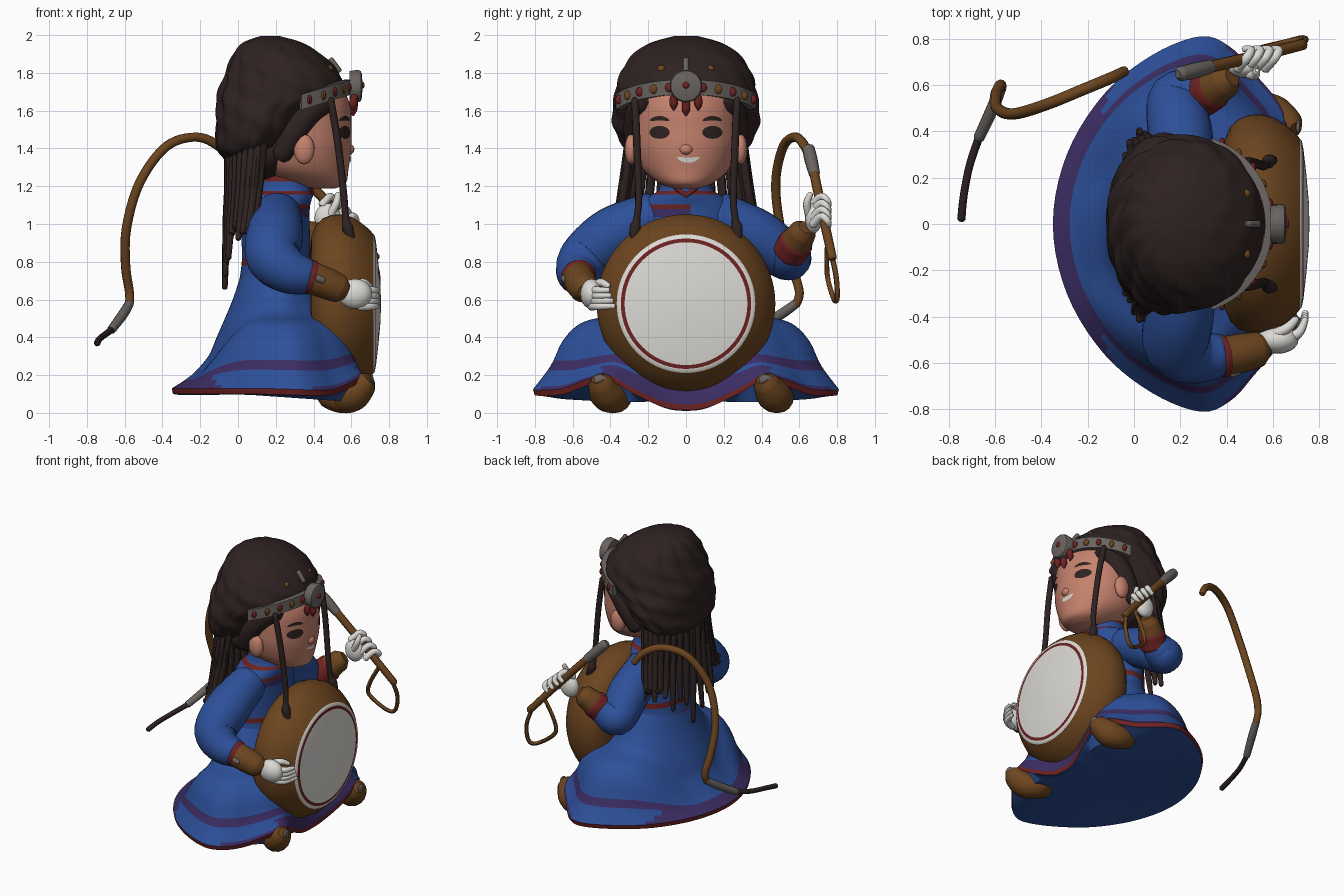
import bpy, bmesh, math, random
from mathutils import Vector, Matrix

if "Cube" in bpy.data.objects:
    bpy.data.objects.remove(bpy.data.objects["Cube"])
random.seed(4)

def material(name, rgb):
    m = bpy.data.materials.new(name)
    m.diffuse_color = [(c / 255 / 12.92 if c < 11 else ((c / 255 + .055) / 1.055) ** 2.4) for c in rgb] + [1]
    m.use_nodes = True
    m.node_tree.nodes["Principled BSDF"].inputs["Base Color"].default_value = m.diffuse_color
    return m

HAIR = material("dark brown hair", (46, 34, 33))
SKIN = material("warm skin", (197, 130, 110))
BLUE = material("robe blue", (45, 80, 154))
PURPLE = material("trim purple", (60, 45, 100))
RED = material("dark red", (110, 34, 34))
BROWN = material("leather brown", (108, 69, 31))
GREY = material("metal grey", (106, 100, 96))
WHITE = material("off white", (220, 218, 213))

def finish(name, bm, mats):
    bmesh.ops.recalc_face_normals(bm, faces=bm.faces)
    me = bpy.data.meshes.new(name)
    bm.to_mesh(me)
    bm.free()
    for m in mats:
        me.materials.append(m)
    me.polygons.foreach_set("use_smooth", [True] * len(me.polygons))
    me.set_sharp_from_angle(angle=math.radians(45))
    ob = bpy.data.objects.new(name, me)
    bpy.context.collection.objects.link(ob)
    return ob

def loft(name, rings, mats, rule=None):
    bm = bmesh.new()
    vs = [[bm.verts.new(p) for p in r] for r in rings]
    n = len(rings[0])
    for i in range(len(rings) - 1):
        for j in range(n):
            k = (j + 1) % n
            f = bm.faces.new((vs[i][j], vs[i][k], vs[i + 1][k], vs[i + 1][j]))
            if rule:
                f.material_index = rule(i, f.calc_center_median())
    bm.faces.new(vs[0][::-1])
    bm.faces.new(vs[-1]).material_index = f.material_index
    return finish(name, bm, mats)

def spline(pts, steps, closed=False):
    out, n = [], len(pts)
    for i in range(n if closed else n - 1):
        q = [pts[(i + d) % n] if closed else pts[min(max(i + d, 0), n - 1)] for d in (-1, 0, 1, 2)]
        for s in range(steps):
            t = s / steps
            out.append([.5 * (2 * b + (c - a) * t + (2 * a - 5 * b + 4 * c - d) * t * t
                              + (3 * b - a - 3 * c + d) * t ** 3) for a, b, c, d in zip(*q)])
    return out if closed else out + [list(pts[-1])]

def tube(name, pts, mat, n=10, steps=6):
    """pts are (x, y, z, radius); ends are rounded"""
    path = spline(pts, steps)
    p = [Vector(a[:3]) for a in path]
    r = [a[3] for a in path]
    t0, t1 = (p[1] - p[0]).normalized(), (p[-1] - p[-2]).normalized()
    p = [p[0] - t0 * r[0] * .5] + p + [p[-1] + t1 * r[-1] * .5]
    r = [r[0] * .55] + r + [r[-1] * .55]
    side, rings = t0.orthogonal().normalized(), []
    for i in range(len(p)):
        t = (p[min(i + 1, len(p) - 1)] - p[max(i - 1, 0)]).normalized()
        side = (side - t * side.dot(t)).normalized()
        up = t.cross(side)
        rings.append([p[i] + (side * math.cos(a) + up * math.sin(a)) * r[i]
                      for a in (math.tau * j / n for j in range(n))])
    return loft(name, rings, [mat])

def ball(name, c, rad, mat, seg=20):
    bm = bmesh.new()
    bmesh.ops.create_uvsphere(bm, u_segments=seg, v_segments=seg // 2, radius=1,
                              matrix=Matrix.Translation(c) @ Matrix.Diagonal((*rad, 1)))
    return finish(name, bm, [mat])

def oval(cx, rx, ry, z, n=64, bump=lambda a, z: 1):
    return [(cx + rx * math.cos(a) * bump(a, z), ry * math.sin(a) * bump(a, z), z)
            for a in (math.tau * j / n for j in range(n))]

def spin_x(name, prof, cz, mats, rule=None, n=72):
    return loft(name, [[(x, r * math.cos(a), cz + r * math.sin(a)) for a in
                        (math.tau * j / n for j in range(n))] for x, r in prof], mats, rule)

def lerp_at(table, f):
    for (a, u), (b, v) in zip(table, table[1:]):
        if f <= b:
            return u + (v - u) * (f - a) / (b - a)
    return table[-1][1]

# Robe skirt: flares from the waist to a wavy hem, bulging over the crossed knees
half = [(-.35, 0, .13), (-.29, .3, .13), (-.13, .56, .13), (.08, .73, .13), (.29, .81, .125), (.42, .76, .12),
        (.52, .65, .13), (.62, .53, .175), (.67, .41, .2), (.66, .28, .13), (.62, .12, .06), (.61, 0, .045)]
hem = spline(half + [(x, -y, z) for x, y, z in half[-2:0:-1]], 5, True)
back = spline([(0, .75), (.13, .6), (.36, .4), (.48, .3), (.72, .2), (1, .13)], 4)
knee = spline([(0, .75), (.25, .54), (.55, .475), (.72, .38), (.83, .25), (1, .12)], 4)

def skirt_ring(f):
    ring = []
    for x, y, z in hem:
        th = math.atan2(y, x - .2)
        wx, wy = .2 + .18 * math.cos(th), .25 * math.sin(th)
        w = min(max((math.pi - abs(th) - .4) / 1.0, 0), 1)
        w = w * w * (3 - 2 * w)
        end = .13 - .01 * w
        h = lerp_at(back, f) * (1 - w) + lerp_at(knee, f) * w + (z - end) * f ** 4
        ring.append((wx + (x - wx) * f, wy + (y - wy) * f, h))
    return ring

N = 36
rings = [skirt_ring(i / N) for i in range(N + 1)]
rings += [[(.2 + (x - .2) * s, y * s, z - dz) for x, y, z in hem] for s, dz in ((.99, .03), (.94, .034))]
rings += [[(.2 + (x - .2) * s, y * s, .1 - .07 * (.2 + (x - .2) * s)) for x, y, z in hem] for s in (.85, .4, .05)]

def skirt_rule(i, c):
    if i == N:
        return 2
    if i == N - 1 and (c.x > .4 or c.x < -.1):
        return 1
    if i < N and (c.x < -.13 and i >= N - 7 or N - 7 <= i < N - 5 or
                  c.x > .4 and abs(c.y) < .45 and i > N - 5):
        return 1
    return 0
loft("robe_skirt", rings, [BLUE, PURPLE, RED], skirt_rule)

# Robe body with belt, chest trim and standing collar
body = spline([(.66, .2, .2, .26), (.8, .2, .18, .25), (.95, .2, .18, .25), (1.08, .21, .17, .25),
               (1.15, .235, .16, .19), (1.18, .25, .145, .145), (1.265, .26, .135, .13)], 8)

def body_rule(i, c):
    if .69 < c.z < .72 or .78 < c.z < .81 or c.z > 1.225 or 1.155 < c.z < 1.175:
        return 2
    if c.x > .28 and -.2 < c.y < .02 and 1.03 < c.z < 1.1:
        return 1 if c.z < 1.08 else 2
    return 0
loft("robe_body", [oval(cx, rx, ry, z) for z, cx, rx, ry in body], [BLUE, PURPLE, RED], body_rule)
for s in (-1, 1):
    tube("collar_edge", [(.385, 0, 1.15, .014), (.385, s * .05, 1.19, .014), (.365, s * .09, 1.23, .014)], RED)

# Sleeves, cuffs and gloves
tube("right_sleeve", [(.21, -.16, 1.05, .125), (.195, -.38, .945, .15), (.185, -.525, .825, .142),
                      (.27, -.57, .75, .12), (.37, -.57, .72, .095)], BLUE, 24)
tube("left_sleeve", [(.21, .16, 1.05, .125), (.2, .38, .935, .14), (.18, .53, .825, .122),
                     (.24, .55, .835, .11), (.29, .555, .86, .09)], BLUE, 24)
tube("right_cuff", [(.39, -.57, .715, .086), (.47, -.555, .685, .084), (.54, -.54, .655, .076)], BROWN, 20)
tube("right_cuff_band", [(.375, -.57, .72, .094), (.392, -.567, .715, .093)], RED, 20)
tube("right_cuff_stud", [(.42, -.645, .715, .02), (.45, -.635, .70, .02)], GREY)
tube("left_cuff", [(.29, .55, .85, .086), (.34, .585, .905, .084), (.4, .62, .96, .072)], BROWN, 20)
tube("left_cuff_band", [(.285, .55, .85, .094), (.34, .585, .905, .092)], RED, 20)
ball("right_palm", (.62, -.5, .63), (.09, .06, .08), WHITE)
for i in range(4):
    z = .565 + .028 * i
    tube("right_finger", [(.64, -.5, z, .024), (.71, -.47, z, .021), (.74, -.38 - .01 * i, z, .014)], WHITE)
tube("right_thumb", [(.6, -.48, .67, .025), (.66, -.45, .69, .022), (.7, -.41, .67, .016)], WHITE)
ball("left_palm", (.475, .675, 1.03), (.07, .045, .08), WHITE)
for i in range(4):
    x, z = .455 + .04 * i, 1.13 - .035 * i
    tube("left_finger", [(x - .01, .67, z - .03, .022), (x + .03, .715, z + .015, .021),
                         (x + .05, .75, z - .01, .018), (x + .02, .755, z - .04, .014)], WHITE)
tube("left_thumb", [(.49, .65, 1.05, .022), (.52, .64, 1.11, .02), (.53, .66, 1.16, .015)], WHITE)

# Drum: wooden body and a skin with a painted ring
drum = [(.385, .3), (.39, .36), (.415, .42), (.45, .452), (.495, .47), (.55, .473), (.6, .46), (.65, .43),
        (.695, .394), (.717, .367), (.723, .362), (.727, .345), (.731, .325), (.743, .22), (.754, .1), (.757, .01)]
spin_x("drum", drum, .578, [BROWN, WHITE, RED], lambda i, c: 0 if i < 9 else 2 if i == 11 else 1)

# Boots with grey toe patches
for s, a, b, c in ((-1, .37, .42, .455), (1, .49, .46, .42)):
    tube("boot", [(.46, s * a, .1, .065), (.54, s * a, .082, .082), (.61, s * b, .1, .09),
                  (.675, s * c, .16, .066)], BROWN, 16)
    ball("boot_toe_patch", (.708, s * c, .175), (.01, .035, .03), GREY, 10)

# Head
head = spline([(1.187, .45, .06, .06), (1.215, .41, .16, .14), (1.29, .345, .24, .228), (1.4, .325, .275, .275),
               (1.5, .32, .28, .285), (1.62, .31, .285, .285), (1.72, .28, .27, .27), (1.8, .26, .2, .22)], 6)
loft("head", [oval(cx, rx, ry, z) for z, cx, rx, ry in head], [SKIN])
tube("neck", [(.27, 0, 1.15, .1), (.28, 0, 1.3, .1)], SKIN, 20)

def face_x(y, z):
    cx, rx, ry = (lerp_at([(h[0], h[k]) for h in head], z) for k in (1, 2, 3))
    return cx + rx * math.sqrt(max(0, 1 - (y / ry) ** 2))

def patch(name, cy, cz, ry, rz, mat, bend=0, off=.005):
    rings = []
    for s in (1, .6, .05):
        ring = []
        for a in (math.tau * j / 20 for j in range(20)):
            dy = ry * s * math.cos(a)
            z = cz + rz * s * math.sin(a) + bend * (dy / ry) ** 2
            ring.append((face_x(cy + dy, z) + off, cy + dy, z))
        rings.append(ring)
    loft(name, rings, [mat])

for s in (-1, 1):
    patch("eye", s * .14, 1.485, .054, .034, HAIR)
    patch("eyebrow", s * .14, 1.56, .052, .012, HAIR, -.012)
    ball("ear", (.35, s * .29, 1.395), (.055, .035, .08), SKIN)
patch("teeth", .012, 1.338, .06, .014, WHITE, .015)
ball("nose", (.59, 0, 1.395), (.026, .035, .028), SKIN)

# Hair cap with lumpy twisted ridges, nape and temple hair
cap = spline([(1.33, .05, .1, .2), (1.4, .06, .17, .32), (1.5, .115, .225, .375), (1.6, .155, .265, .385),
              (1.67, .22, .325, .375), (1.74, .24, .32, .365), (1.82, .235, .285, .335), (1.9, .21, .23, .275),
              (1.96, .185, .155, .185), (1.995, .17, .05, .06)], 6)

def ridge(a, z):
    b = max(0, -math.cos(a) + .5) / 1.5
    return .985 + (.02 + .035 * b) * abs(math.sin(7 * a + 8 * z)) + .013 * math.sin(52 * z + 6 * a)
loft("hair_cap", [oval(cx, rx, ry, z, 128, ridge) for z, cx, rx, ry in cap], [HAIR])
ball("nape_hair", (.15, 0, 1.38), (.14, .265, .15), HAIR)
for s in (-1, 1):
    tube("temple_hair", [(.47, s * .215, 1.655, .06), (.37, s * .245, 1.59, .075), (.29, s * .26, 1.48, .07),
                         (.23, s * .25, 1.36, .05)], HAIR, 14)

# Hanging braids behind the head and beside the face
for i in range(-9, 10):
    a = math.radians(i * 11.5)
    c, s = math.cos(a), math.sin(a)
    end = .66 + .28 * abs(s) + (random.uniform(0, .12) if i % 3 else 0)
    tube("back_braid", [(.1 - .15 * c, .3 * s, 1.45, .024), (.08 - .13 * c, .335 * s, 1.2, .024),
                        (.055 - .115 * c, .37 * s, 1.0, .022),
                        (.04 - .11 * c, .405 * s + random.uniform(-.02, .02), end, .015)], HAIR, 8)
for s in (-1, 1):
    tube("front_braid", [(.49, s * .27, 1.66, .02), (.53, s * .26, 1.42, .02), (.56, s * .25, 1.15, .019),
                         (.57, s * .26, 1.03, .019), (.58, s * .27, .98, .03), (.6, s * .275, .92, .02)], HAIR)

# Headband with studs, disc and red drops
def band_at(phi, grow=0):
    return (.22 + (.375 + grow) * math.cos(phi), (.385 + grow) * math.sin(phi), 1.725 - .115 * (1 - math.cos(phi)))

rings = []
for k in range(41):
    phi = math.radians(-72 + 144 * k / 40)
    (ax, ay, z), (bx, by, _) = band_at(phi, -.03), band_at(phi, .004)
    rings.append([(ax, ay, z - .04), (bx, by, z - .04), (bx, by, z + .04), (ax, ay, z + .04)])
loft("headband", rings, [GREY])
for k in range(-5, 6):
    if k:
        ball("headband_stud", band_at(math.radians(k * 13), .002), (.014, .024, .026), RED if k % 2 else BROWN, 10)
spin_x("headband_disc", [(.59, .08), (.635, .086), (.65, .08), (.655, .065), (.66, .01)], 1.73, [GREY], n=36)
ball("disc_gem", (.66, 0, 1.735), (.01, .018, .018), RED, 12)
for y, z in ((-.065, 1.635), (0, 1.605), (.065, 1.635)):
    tube("headband_drop", [(.615, y, z + .04, .02), (.61, y, z, .022), (.61, y, z - .03, .006)], RED)
tube("crown_pin", [(.535, 0, 1.81, .016), (.49, 0, 1.87, .016)], GREY)
for s in (-1, 1):
    ball("crown_bead", (.485, s * .13, 1.82), (.02, .022, .022), BROWN, 10)

# Drum stick with wrist loop
tube("stick", [(.3, .672, 1.3, .026), (.52, .722, 1.06, .026), (.73, .775, .82, .024)], BROWN)
tube("stick_tip", [(.2, .648, 1.4, .033), (.26, .662, 1.34, .035), (.33, .68, 1.265, .03)], GREY)
tube("stick_loop", [(.71, .77, .84, .014), (.74, .795, .72, .014), (.72, .8, .61, .014), (.66, .785, .6, .014),
                    (.54, .755, .69, .014), (.55, .745, .78, .014), (.63, .75, .93, .014)], BROWN, 8)

# Curling whip trailing behind
tube("whip_cord", [(-.04, .66, 1.33, .022), (-.1, .63, 1.41, .025), (-.22, .58, 1.46, .025), (-.38, .515, 1.41, .025),
                   (-.52, .475, 1.22, .025), (-.59, .5, .98, .025), (-.595, .56, .78, .025),
                   (-.575, .6, .64, .024), (-.575, .58, .57, .023)], BROWN)
tube("whip_joint", [(-.575, .585, .58, .024), (-.61, .5, .52, .027), (-.67, .37, .44, .024)], GREY)
tube("whip_end", [(-.67, .37, .44, .018), (-.71, .25, .41, .017), (-.735, .12, .39, .017),
                  (-.745, .02, .37, .018)], HAIR)
